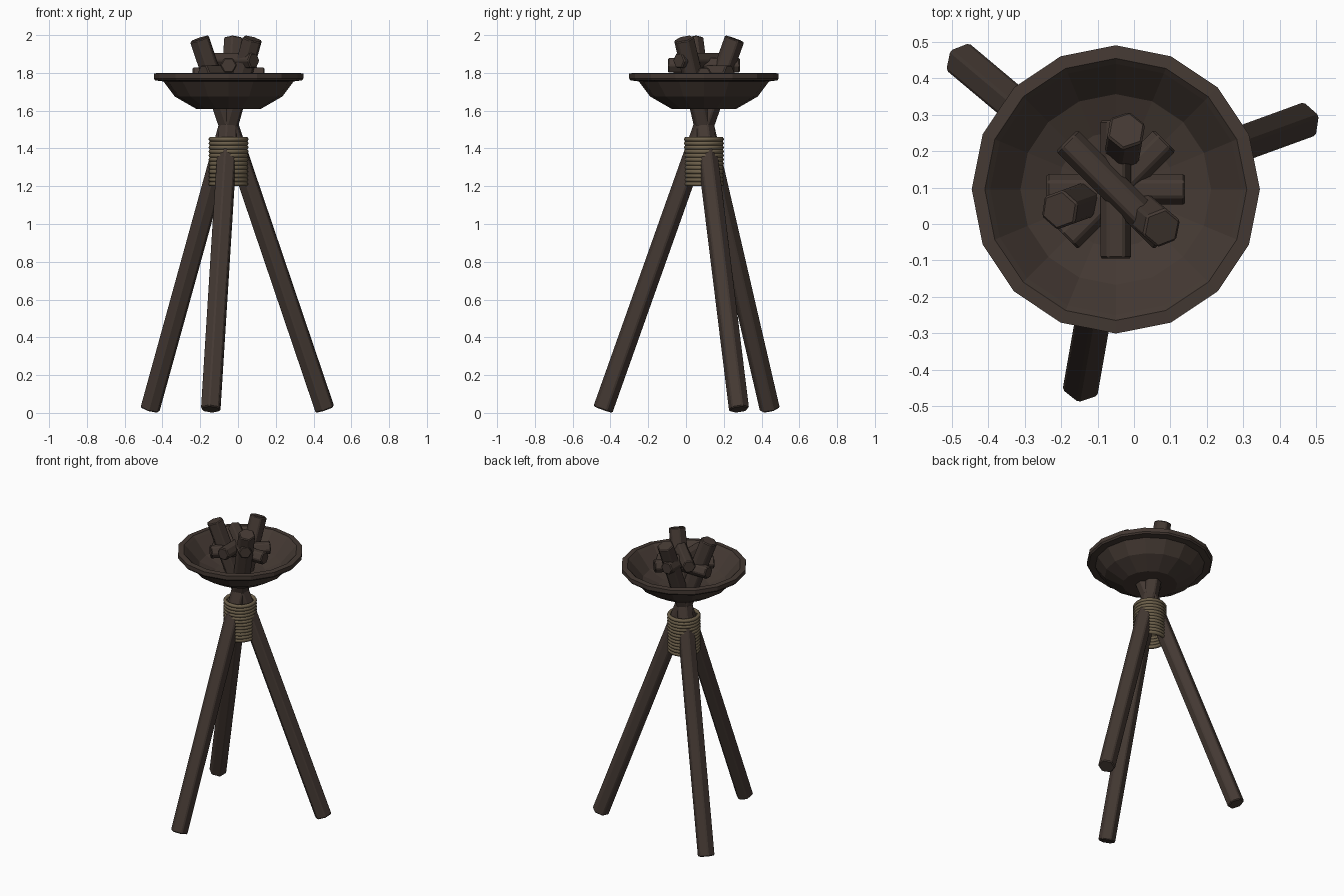
import bpy, bmesh, math
from mathutils import Vector, Matrix

if "Cube" in bpy.data.objects:
    bpy.data.objects.remove(bpy.data.objects["Cube"], do_unlink=True)

CENTRE = Vector((-0.05, 0.095, 0))


def material(name, colour):
    mat = bpy.data.materials.new(name)
    mat.use_nodes = True
    mat.diffuse_color = colour
    bsdf = mat.node_tree.nodes["Principled BSDF"]
    bsdf.inputs["Base Color"].default_value = colour
    bsdf.inputs["Roughness"].default_value = 0.9
    return mat


WOOD = material("dark wood", (0.058, 0.041, 0.033, 1))
ROPE = material("tan rope", (0.15, 0.115, 0.068, 1))


def finish(name, bm, mat):
    bmesh.ops.recalc_face_normals(bm, faces=bm.faces)
    mesh = bpy.data.meshes.new(name)
    bm.to_mesh(mesh)
    bm.free()
    mesh.materials.append(mat)
    obj = bpy.data.objects.new(name, mesh)
    bpy.context.collection.objects.link(obj)
    return obj


def hex_log(name, start, end, corner, radius, bevel):
    """Six-sided log from start to end, with one edge turned towards corner."""
    axis = (end - start).normalized()
    y = (corner - axis * corner.dot(axis)).normalized()
    x = y.cross(axis)
    frame = Matrix((x, y, axis)).transposed().to_4x4()
    bm = bmesh.new()
    bmesh.ops.create_cone(bm, cap_ends=True, segments=6, radius1=radius,
                          radius2=radius, depth=(end - start).length)
    bm.transform(Matrix.Translation((start + end) / 2) @ frame)
    obj = finish(name, bm, WOOD)
    mod = obj.modifiers.new("worn edges", 'BEVEL')
    mod.width = bevel
    mod.segments = 1


# Three crossing poles that run up through the bowl
for name, angle in (("back_left_pole", 20), ("back_right_pole", 140), ("front_pole", 260)):
    a = math.radians(angle)
    out = Vector((math.cos(a), math.sin(a), 0))
    foot = CENTRE + out * 0.543 + Vector((0, 0, 0.018))
    top = CENTRE - out * 0.165 + Vector((0, 0, 1.981))
    hex_log(name, foot, top, out, 0.056, 0.006)

# Firewood stacked in the bowl
for i, (angle, z) in enumerate(((0, 1.79), (45, 1.8), (90, 1.84), (135, 1.865))):
    a = math.radians(angle)
    along = Vector((math.cos(a), math.sin(a), 0))
    mid = CENTRE + Vector((0, 0, z))
    side = Vector((-along.y, along.x, 0))
    hex_log(f"firewood_{i + 1}", mid - along * 0.19, mid + along * 0.19, side, 0.045, 0.006)

# Sixteen-sided bowl spun from its outer and inner profile
profile = [(0, 1.61), (0.172, 1.61), (0.285, 1.675), (0.345, 1.755), (0.388, 1.76),
           (0.396, 1.77), (0.396, 1.797), (0.36, 1.8), (0.345, 1.785),
           (0.262, 1.69), (0.16, 1.65), (0, 1.64)]
bm = bmesh.new()
verts = [bm.verts.new((r, 0, z)) for r, z in profile]
edges = [bm.edges.new(pair) for pair in zip(verts, verts[1:])]
bmesh.ops.spin(bm, geom=verts + edges, axis=(0, 0, 1), cent=(0, 0, 0),
               angle=math.tau, steps=16)
bmesh.ops.remove_doubles(bm, verts=bm.verts, dist=0.0005)
bm.transform(Matrix.Translation(CENTRE))
finish("bowl", bm, WOOD)

# Rope lashing made of stacked rings
for i in range(12):
    bpy.ops.mesh.primitive_torus_add(
        major_segments=20, minor_segments=6, major_radius=0.094, minor_radius=0.0125,
        location=CENTRE + Vector((0, 0, 1.212 + i * 0.0215)))
    ring = bpy.context.object
    ring.name = f"rope_ring_{i + 1}"
    ring.data.materials.append(ROPE)
    bpy.ops.object.shade_smooth_by_angle(angle=math.radians(65))
